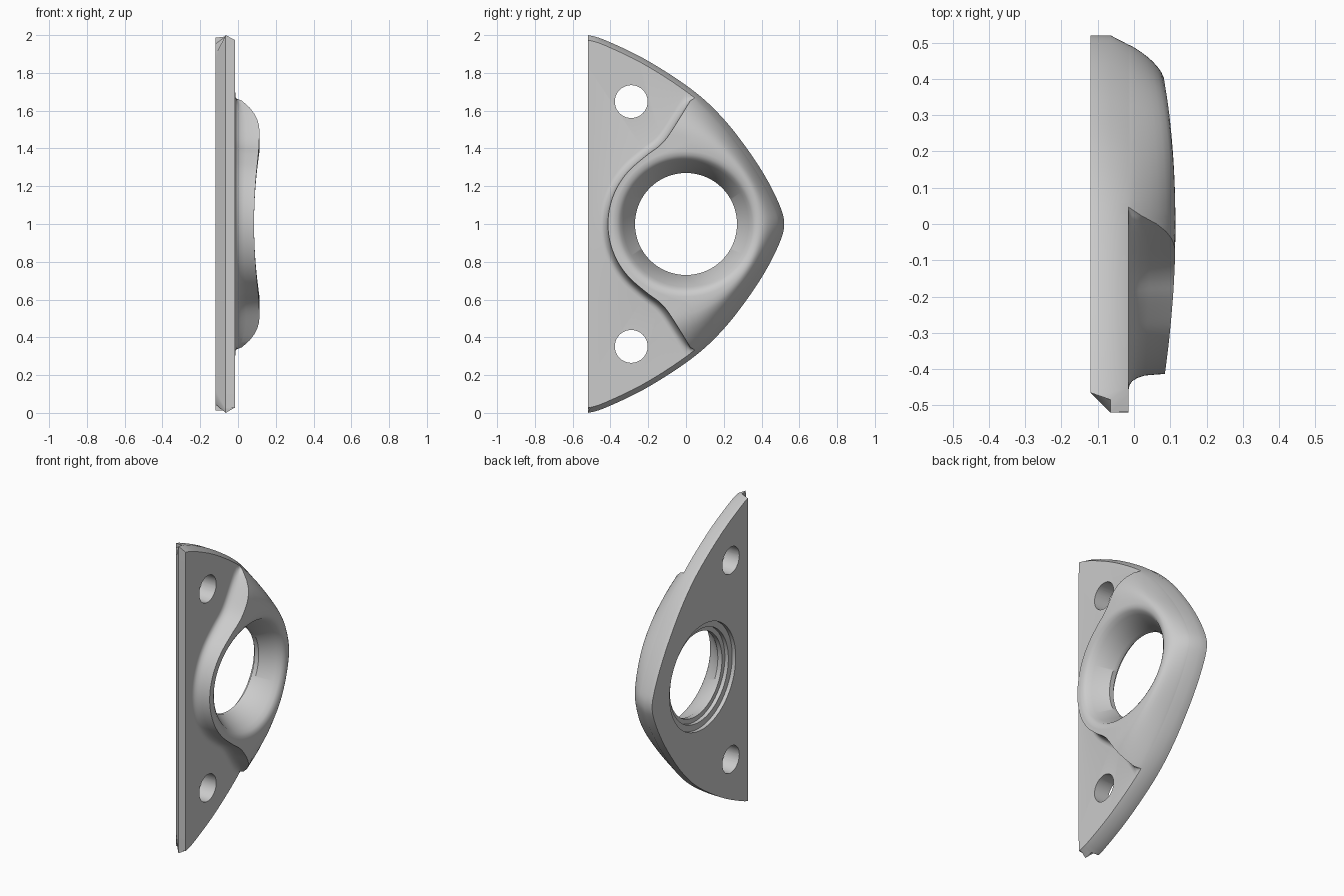
import bpy, bmesh, math
from mathutils import Vector

if "Cube" in bpy.data.objects:
    bpy.data.objects.remove(bpy.data.objects["Cube"])

# Everything is laid out as (y, z) around the eye centre at z = 1; lower half mirrors the upper
def spline(ctrl, n=10):
    """Catmull-Rom through all but the first and last control point."""
    p = [Vector(c) for c in ctrl]
    out = []
    for a, b, c, d in zip(p, p[1:], p[2:], p[3:]):
        for i in range(n):
            t = i / n
            out.append(0.5 * (2*b + (c-a)*t + (2*a-5*b+4*c-d)*t*t + (3*b-a-3*c+d)*t**3))
    return out + [p[-2]]

def offset(pts, d):
    out = []
    for i, p in enumerate(pts):
        t = (pts[min(i+1, len(pts)-1)] - pts[max(i-1, 0)]).normalized()
        out.append(p + Vector((-t.y, t.x)) * d)
    return out

def cast(th, pts):
    """Distance from the eye centre to a polyline along angle th."""
    u = Vector((math.cos(th), math.sin(th)))
    best = 9.0
    for a, b in zip(pts, pts[1:]):
        ca, cb = u.x*a.y - u.y*a.x, u.x*b.y - u.y*b.x
        if ca * cb <= 0 and ca != cb:
            r = (a + (b - a) * (ca / (ca - cb))).dot(u)
            if r > 0:
                best = min(best, r)
    return best

# Curved outer edge, its inset front edge, and the wall of the raised body
arch = spline([(-.6, 1.005), (-.52, 1), (-.42, .97), (-.2, .863), (.04, .705), (.2, .555),
               (.34, .375), (.44, .215), (.503, .08), (.52, 0), (.503, -.08)])
front = offset(arch, -.026)
front.insert(0, Vector((-.6, .985)))
arch.insert(0, Vector((-.6, 1.0)))
ring = [(.413*math.cos(math.radians(a)), .413*math.sin(math.radians(a))) for a in range(130, 196, 6)]
wall = spline([(.2, .92), (.12, .80), (.04, .68), (-.04, .55), (-.10, .458), (-.145, .41), (-.2, .37)] + ring, 6)
foot = offset(wall, -.045)

BACK, STEP, PLATE = -.12, -.065, -.015
RIM = .385

def section(th):
    """Radial section (r, x) from the back counterbore round the front to the back edge."""
    a = abs(th)
    c, s = math.cos(a), math.sin(a)
    straight = .52 / -c if c < -1e-6 else 9
    chamfer = .465 / -c if c < -1e-6 else 9
    r_arch = cast(a, front)
    r_out = min(cast(a, arch), straight)
    r_edge = min(r_arch, straight)
    r_top = min(cast(a, wall), r_edge)
    r_foot = max(r_top, min(cast(a, foot), r_edge))
    h = .085 + .029 * s * s

    def dome(r):
        u = (r_arch - r) / (r_arch - RIM) * (1 + .35 * s * s)
        u = max(0, min(1, u))
        if straight < r_arch:
            u = 1
        return PLATE + (h - PLATE) * max(0, math.sin(u * math.pi / 2)) ** .85

    prof = [(.34, BACK), (.34, -.095), (.30, -.095), (.30, -.07), (.27, -.07), (.27, -.04),
            (.333, h-.042), (.348, h-.016), (.366, h-.004), (RIM, h)]
    for i in range(1, 11):
        r = RIM + (r_top - RIM) * math.sin(i / 10 * math.pi / 2)
        prof.append((r, dome(r)))
    ht = dome(r_top) - PLATE
    for f, g in [(.1, .45), (.25, .24), (.45, .1), (.7, .025), (1, 0)]:
        prof.append((r_top + (r_foot - r_top) * f, PLATE + ht * g))
    prof += [(r_edge, PLATE), (r_out, STEP), (min(r_out, chamfer), BACK)]
    return prof

# Lead plate: sections swept round the eye and closed across the flat back
half = [math.radians(i * 2) for i in range(1, 90)]
half += [math.atan2(1, -.52), math.atan2(.986, -.465)]
angles = sorted(half + [-a for a in half] + [0, math.pi])
bm = bmesh.new()
loops = []
for th in angles:
    loops.append([bm.verts.new((x, r * math.cos(th), 1 + r * math.sin(th))) for r, x in section(th)])
for A, B in zip(loops, loops[1:] + loops[:1]):
    n = len(A)
    for j in range(n):
        bm.faces.new((A[j], A[(j+1) % n], B[(j+1) % n], B[j]))
bmesh.ops.remove_doubles(bm, verts=bm.verts, dist=2e-4)
bmesh.ops.recalc_face_normals(bm, faces=bm.faces)
me = bpy.data.meshes.new("eye_plate")
bm.to_mesh(me)
bm.free()
plate = bpy.data.objects.new("eye_plate", me)
bpy.context.collection.objects.link(plate)

# Two screw holes
for sgn in (-1, 1):
    bpy.ops.mesh.primitive_cylinder_add(vertices=40, radius=.087, depth=.6,
                                        location=(0, -.29, 1 + sgn * .648),
                                        rotation=(0, math.pi / 2, 0))
    cutter = bpy.context.object
    cutter.name = "screw_hole_cutter"
    cutter.hide_render = True
    mod = plate.modifiers.new("screw_hole", 'BOOLEAN')
    mod.operation = 'DIFFERENCE'
    mod.solver = 'EXACT'
    mod.object = cutter
    bpy.ops.object.select_all(action='DESELECT')
    plate.select_set(True)
    bpy.context.view_layer.objects.active = plate
    bpy.ops.object.modifier_apply(modifier=mod.name)
    bpy.data.objects.remove(cutter)

bpy.ops.object.shade_smooth_by_angle(angle=math.radians(35))
